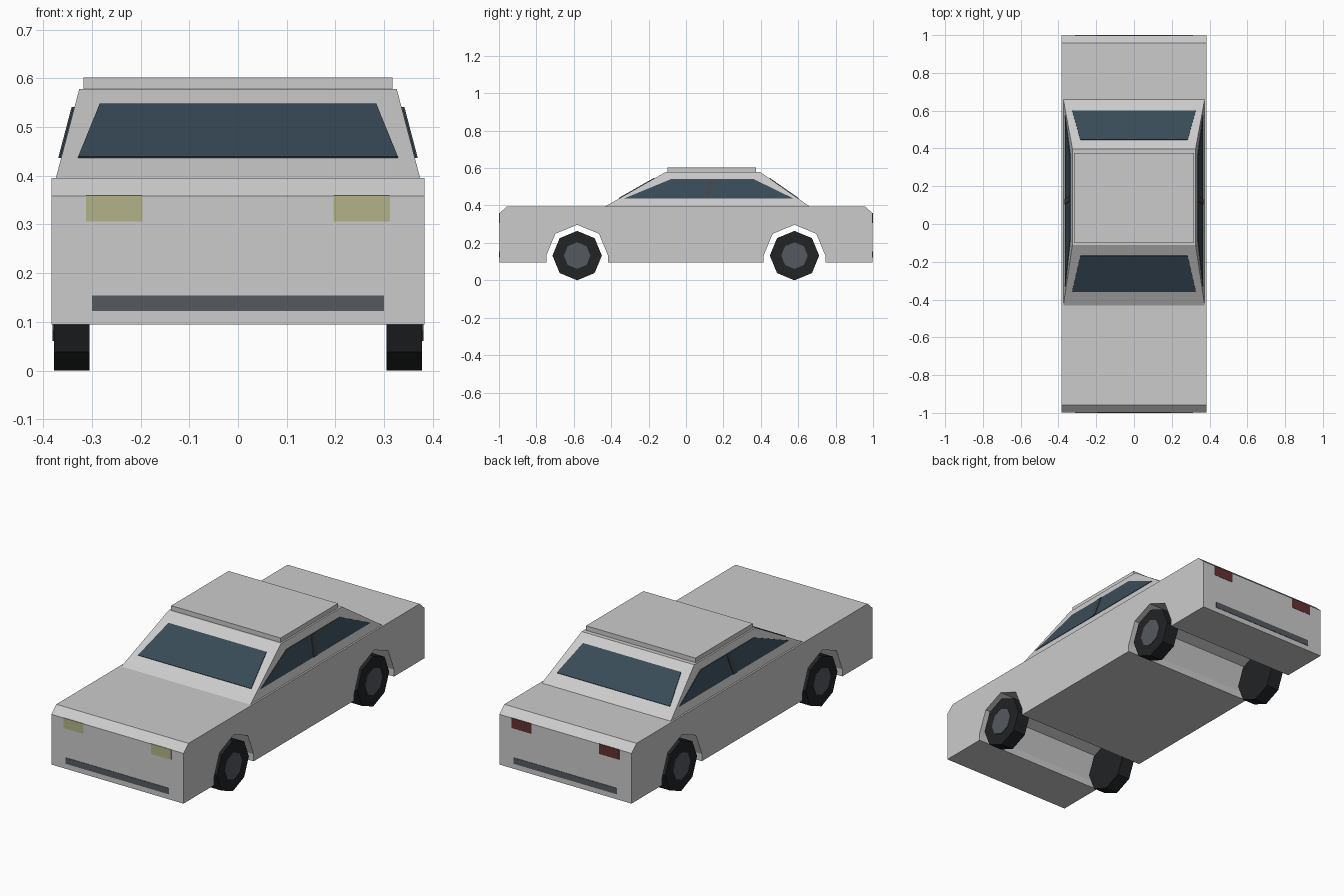
import bpy, bmesh, math
from mathutils import Vector

if "Cube" in bpy.data.objects:
    bpy.data.objects.remove(bpy.data.objects["Cube"])


def material(name, rgb):
    m = bpy.data.materials.new(name)
    m.diffuse_color = (*rgb, 1)
    m.use_nodes = True
    m.node_tree.nodes["Principled BSDF"].inputs["Base Color"].default_value = m.diffuse_color
    return m


GLASS = material("glass", (0.04, 0.07, 0.095))
RUBBER = material("rubber", (0.015, 0.017, 0.019))
METAL = material("dark_metal", (0.09, 0.1, 0.115))
LAMP = material("lamp", (0.45, 0.45, 0.25))
RED = material("red_lamp", (0.13, 0.03, 0.033))
TRIM = material("trim", (0.05, 0.06, 0.07))


def loft(name, a, b, mat=None):
    """Closed solid between two matching loops of points."""
    bm = bmesh.new()
    va = [bm.verts.new(p) for p in a]
    vb = [bm.verts.new(p) for p in b]
    bm.faces.new(va)
    bm.faces.new(vb)
    n = len(va)
    for i in range(n):
        j = (i + 1) % n
        bm.faces.new((va[i], va[j], vb[j], vb[i]))
    bmesh.ops.recalc_face_normals(bm, faces=bm.faces)
    me = bpy.data.meshes.new(name)
    bm.to_mesh(me)
    bm.free()
    ob = bpy.data.objects.new(name, me)
    bpy.context.collection.objects.link(ob)
    if mat:
        me.materials.append(mat)
    return ob


def prism(name, pts, vec, mat=None):
    return loft(name, pts, [Vector(p) + Vector(vec) for p in pts], mat)


def along_x(name, yz, x0, x1, mat=None):
    return loft(name, [(x0, y, z) for y, z in yz], [(x1, y, z) for y, z in yz], mat)


def octagon(y, z, r):
    return [(y + r * math.cos(i * math.pi / 4), z + r * math.sin(i * math.pi / 4))
            for i in range(8)]


def rect(x0, x1, y0, y1, z):
    return [(x0, y0, z), (x1, y0, z), (x1, y1, z), (x0, y1, z)]


AXLES = (-0.582, 0.58)
LOW, BELT, ROOF, END = 0.095, 0.395, 0.578, 0.998

# body: side profile with octagonal wheel arches cut right through
profile = [(END, LOW), (END, 0.358), (0.957, BELT), (-0.957, BELT), (-END, 0.358), (-END, LOW)]
for y in AXLES:
    arch = octagon(y, 0.132, 0.165)[4::-1]
    profile += [(arch[0][0], LOW)] + arch + [(arch[-1][0], LOW)]
along_x("body", profile, -0.383, 0.383)

# cabin and raised roof panel
loft("cabin", rect(-0.374, 0.374, -0.432, 0.66, BELT), rect(-0.326, 0.326, -0.11, 0.398, ROOF))
prism("roof_panel", rect(-0.317, 0.317, -0.1, 0.375, ROOF), (0, 0, 0.024))


def mix(a, b, z):
    return a + (b - a) * (z - BELT) / (ROOF - BELT)


# front and rear windows lying on the cabin slopes
Z0, Z1 = 0.437, 0.545
for name, y0, y1, s in (("windscreen", -0.432, -0.11, -1), ("rear_window", 0.66, 0.398, 1)):
    ya, yb = mix(y0, y1, Z0), mix(y0, y1, Z1)
    prism(name, [(-0.328, ya, Z0), (0.328, ya, Z0), (0.284, yb, Z1), (-0.284, yb, Z1)],
          (0, s * 0.002, 0.003), GLASS)

for s, side in ((1, "right"), (-1, "left")):
    # side window and its door pillar
    def on_side(y0, y1, y2, y3, off=0):
        xa, xb = mix(0.374, 0.326, Z0) + off, mix(0.374, 0.326, 0.541) + off
        return [(s * xa, y0, Z0), (s * xa, y1, Z0), (s * xb, y2, 0.541), (s * xb, y3, 0.541)]
    prism("side_window_" + side, on_side(-0.332, 0.575, 0.362, -0.08), (s * 0.003, 0, 0), GLASS)
    prism("door_pillar_" + side, on_side(0.102, 0.132, 0.15, 0.122, 0.002),
          (s * 0.004, 0, 0), TRIM)
    # wheels with hubs
    for y, end in zip(AXLES, ("front", "rear")):
        along_x(f"{end}_tyre_{side}", octagon(y, 0.132, 0.132), s * 0.305, s * 0.378, RUBBER)
        along_x(f"{end}_hub_{side}", octagon(y, 0.132, 0.071), s * 0.37, s * 0.381, METAL)
    # lamps
    for d, name, mat in ((-1, "headlamp_", LAMP), (1, "tail_lamp_", RED)):
        prism(name + side, rect(s * 0.196, s * 0.312, d * 0.99, d * 0.9995, 0.306),
              (0, 0, 0.053), mat)

# bumper strips
for d, name in ((-1, "front_bumper"), (1, "rear_bumper")):
    prism(name, rect(-0.3, 0.3, d * 0.99, d, 0.122), (0, 0, 0.032), METAL)
